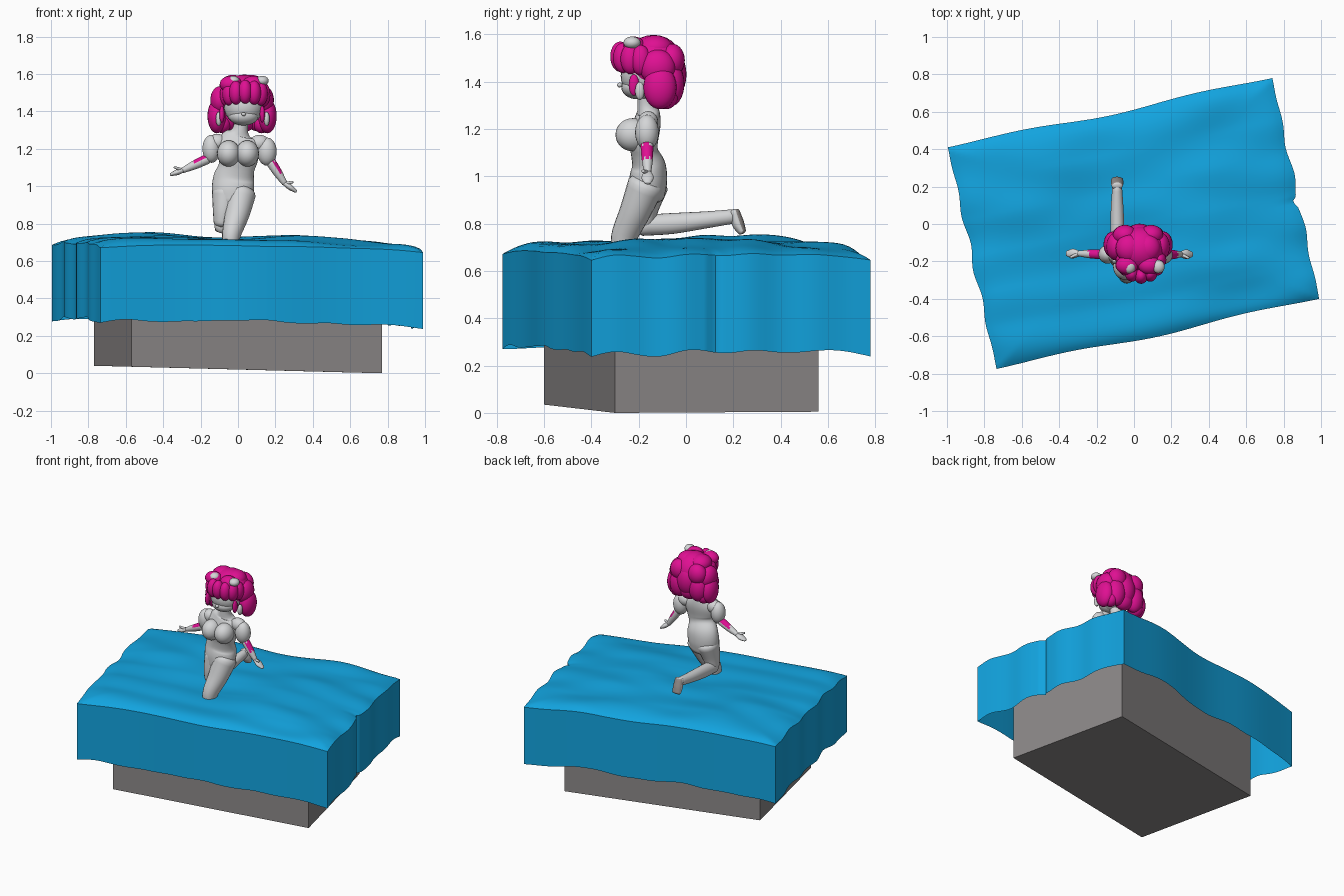
import bpy, bmesh, math
from mathutils import Vector, noise

if "Cube" in bpy.data.objects:
    bpy.data.objects.remove(bpy.data.objects["Cube"])


def mat(name, c):
    m = bpy.data.materials.new(name)
    m.diffuse_color = (*c, 1)
    m.use_nodes = True
    m.node_tree.nodes["Principled BSDF"].inputs["Base Color"].default_value = m.diffuse_color
    return m


BLUE = mat("blue cloth", (0.006, 0.37, 0.74))
PINK = mat("pink hair", (0.74, 0.005, 0.29))
WHITE = mat("pale grey figure", (0.66, 0.67, 0.68))
STONE = mat("warm grey block", (0.26, 0.245, 0.245))
SOLE = mat("shoe sole grey", (0.30, 0.275, 0.265))


def finish(name, bm, mats, rule=None, smooth=60):
    bmesh.ops.recalc_face_normals(bm, faces=bm.faces)
    bm.normal_update()
    if rule:
        for f in bm.faces:
            f.material_index = rule(f)
    me = bpy.data.meshes.new(name)
    bm.to_mesh(me)
    bm.free()
    ob = bpy.data.objects.new(name, me)
    bpy.context.collection.objects.link(ob)
    for m in mats:
        me.materials.append(m)
    if smooth:
        bpy.ops.object.select_all(action='DESELECT')
        ob.select_set(True)
        bpy.context.view_layer.objects.active = ob
        bpy.ops.object.shade_smooth_by_angle(angle=math.radians(smooth))
    return ob


def blobs(name, items, m):
    """One object made of ellipsoids given as (centre, radii)."""
    bm = bmesh.new()
    for c, r in items:
        s = bmesh.ops.create_uvsphere(bm, u_segments=24, v_segments=14, radius=1)
        for v in s['verts']:
            v.co = Vector(c) + Vector((v.co.x * r[0], v.co.y * r[1], v.co.z * r[2]))
    return finish(name, bm, [m])


def catmull(pts, steps=5):
    p = [Vector(q) for q in pts]
    p = [p[0] * 2 - p[1]] + p + [p[-1] * 2 - p[-2]]
    out = []
    for i in range(1, len(p) - 2):
        a, b, c, d = p[i - 1:i + 3]
        for k in range(steps):
            t = k / steps
            out.append(0.5 * (2 * b + (c - a) * t + (2 * a - 5 * b + 4 * c - d) * t * t
                              + (3 * b - a - 3 * c + d) * t ** 3))
    return out + [p[-2]]


def tube(name, stations, mats=(WHITE,), ref=(1, 0, 0), rule=None, seg=20):
    """Rounded loft; each station is x, y, z, radius along ref, other radius."""
    st = catmull(stations)
    cen = [s.to_3d() if len(s) == 3 else Vector(s[:3]) for s in st]
    rings = []
    for i, s in enumerate(st):
        t = (cen[min(i + 1, len(st) - 1)] - cen[max(i - 1, 0)]).normalized()
        u = (Vector(ref) - t * t.dot(Vector(ref))).normalized()
        rings.append((cen[i], u, t.cross(u), s[3], s[4], t))

    def cap(r, sign):
        c, u, w, a, b, t = r
        k = min(a, b) * 0.5
        return [(c + t * sign * k * math.sin(q), u, w, a * math.cos(q), b * math.cos(q), t)
                for q in (0.5, 1.0, 1.4)]
    rings = cap(rings[0], -1)[::-1] + rings + cap(rings[-1], 1)
    bm = bmesh.new()
    loops = [[bm.verts.new(c + u * a * math.cos(j * math.tau / seg) + w * b * math.sin(j * math.tau / seg))
              for j in range(seg)] for c, u, w, a, b, t in rings]
    for A, B in zip(loops, loops[1:]):
        for j in range(seg):
            bm.faces.new((A[j], A[j - 1], B[j - 1], B[j]))
    bm.faces.new(loops[0])
    bm.faces.new(loops[-1])
    return finish(name, bm, list(mats), rule)


# slightly tilted block under the cloth
bm = bmesh.new()
base = [(-.57, -.60, .035), (.77, -.30, 0), (.57, .56, .005), (-.77, .26, .04)]
lo = [bm.verts.new(p) for p in base]
hi = [bm.verts.new((x, y, z + .64)) for x, y, z in base]
bm.faces.new(lo)
bm.faces.new(hi)
for i in range(4):
    bm.faces.new((lo[i - 1], lo[i], hi[i], hi[i - 1]))
finish("block", bm, [STONE], smooth=0)

# draped cloth: rippled top with a hanging skirt
N = 72
C = [Vector(p) for p in ((-.735, -.775), (.99, -.40), (.74, .78), (-.995, .41))]


def cloth_point(u, v):
    p = (C[0] * (1 - u) + C[1] * u) * (1 - v) + (C[3] * (1 - u) + C[2] * u) * v
    x, y = p
    bow = math.sin(math.pi * u) * math.sin(math.tau * 1.5 * u)
    y += .015 * bow
    x += .010 * math.sin(v * 25) * math.sin(math.pi * v)
    if u > .9:                       # pleat in the right side
        x -= .02 * (u - .9) * 10 * math.exp(-((v - .44) / .015) ** 2)
    e = max(abs(2 * u - 1), abs(2 * v - 1))
    z = .712 - .018 * x
    z += .035 * math.exp(-((x + .45) / .27) ** 2 - ((y - .2) / .35) ** 2)
    z += .030 * math.exp(-((x - .35) / .27) ** 2 - ((y - .1) / .4) ** 2)
    z += .020 * noise.noise(Vector((x * 2.2 + y, y * 5 - x, 3.1)))
    z -= .03 * e ** 14 + .02 * (abs(2 * u - 1) * abs(2 * v - 1)) ** 4
    return Vector((x, y, z))


bm = bmesh.new()
g = [[bm.verts.new(cloth_point(i / N, j / N)) for j in range(N + 1)] for i in range(N + 1)]
for i in range(N):
    for j in range(N):
        bm.faces.new((g[i][j], g[i + 1][j], g[i + 1][j + 1], g[i][j + 1]))
rim = [g[i][0] for i in range(N)] + [g[N][j] for j in range(N)] + \
      [g[N - i][N] for i in range(N)] + [g[0][N - j] for j in range(N)]
low = []
for v in rim:
    x, y, z = v.co
    low.append(bm.verts.new((x, y, z - .405 + .025 * noise.noise(Vector((x * 4, y * 4, 7))))))
for i in range(len(rim)):
    bm.faces.new((rim[i - 1], low[i - 1], low[i], rim[i]))
finish("cloth", bm, [BLUE], smooth=50)

# torso, neck and bust
tube("torso", [(-.025, -.165, .92, .10, .075), (-.027, -.16, .98, .112, .08),
               (-.022, -.158, 1.04, .11, .073), (-.008, -.175, 1.10, .097, .058),
               (0, -.18, 1.15, .108, .062), (0, -.165, 1.22, .118, .058),
               (.002, -.16, 1.265, .09, .05), (.01, -.165, 1.295, .045, .04),
               (.022, -.17, 1.36, .035, .035)], seg=28)
blobs("bust", [((s * .05, -.225, 1.175), (.062, .073, .07)) for s in (-1, 1)], WHITE)

# legs: one kneels into the cloth, one trails behind
tube("front_leg", [(.018, -.17, .96, .078, .078), (-.005, -.215, .85, .066, .066),
                   (-.035, -.262, .74, .05, .055), (-.04, -.26, .66, .04, .045)])
tube("rear_thigh", [(-.065, -.155, .96, .075, .08), (-.077, -.175, .87, .058, .062),
                    (-.085, -.18, .80, .045, .048)])
tube("rear_shin", [(-.085, -.185, .792, .042, .044), (-.088, -.06, .80, .038, .044),
                   (-.09, .08, .815, .034, .036), (-.09, .20, .83, .026, .03)])
tube("rear_foot", [(-.09, .205, .85, .030, .022), (-.09, .22, .80, .034, .026),
                   (-.09, .237, .765, .032, .018)], (WHITE, SOLE),
     rule=lambda f: int(f.normal.y > .3))

# puffed sleeves
blobs("sleeves", [((-.142, -.162, 1.20), (.048, .05, .075)),
                  ((.155, -.165, 1.185), (.052, .05, .075)),
                  ((-.11, -.16, 1.235), (.05, .042, .045)),
                  ((.115, -.16, 1.23), (.055, .042, .045))], WHITE)


# arms with a pink stripe on the outer side, then hands
def arm(name, a, b, tip, side):
    d = Vector(b) - Vector(a)
    mid = Vector(a) + d * .5
    up = Vector((-d.z * side, 0, abs(d.x)))

    def stripe(f):
        t = (f.calc_center_median() - Vector(a)).dot(d) / d.length_squared
        return int(.05 < t < .55 and f.normal.dot(up.normalized()) > .45)
    tube(name + "_arm", [(*a, .027, .027), (*mid, .024, .024), (*b, .015, .015)],
         (WHITE, PINK), (0, 1, 0), stripe)
    h = Vector(b).lerp(Vector(tip), .5)
    tube(name + "_hand", [(*b, .016, .013), (*h, .026, .015), (*tip, .014, .008)], ref=(0, 1, 0))
    thumb = h + Vector((side * .012, -.02, .028))
    tube(name + "_thumb", [(*b, .010, .010), (*thumb, .007, .007)], ref=(0, 1, 0), seg=10)


arm("right", (-.165, -.162, 1.145), (-.295, -.158, 1.085), (-.36, -.158, 1.062), -1)
arm("left", (.175, -.165, 1.13), (.25, -.162, 1.015), (.31, -.162, .972), 1)

# head, nose and ears
blobs("head", [((.03, -.178, 1.425), (.105, .098, .10)), ((.03, -.205, 1.375), (.08, .068, .05)),
               ((.03, -.28, 1.385), (.012, .012, .01))], WHITE)
blobs("ears", [((.025 + s * .128, -.195, 1.36), (.016, .02, .038)) for s in (-1, 1)], WHITE)

# hair: crown, fringe and mirrored curls
hair = [((.035, -.137, 1.475), (.13, .125, .122)), ((.03, -.07, 1.43), (.08, .072, .11)),
        ((.03, -.075, 1.36), (.07, .055, .07))]
for k in range(-3, 4):
    q = k * .52
    hair.append(((.038 + .098 * math.sin(q), -.19 - .088 * math.cos(q), 1.505 - .005 * abs(k)),
                 (.037, .042, .064)))
for s in (-1, 1):
    for (x, y, z), r in [((.135, -.11, 1.375), (.05, .07, .092)), ((.118, -.12, 1.46), (.052, .075, .075)),
                         ((.075, -.065, 1.39), (.065, .058, .095)), ((.105, -.085, 1.335), (.045, .05, .052)),
                         ((.07, -.06, 1.49), (.065, .055, .07)), ((.05, -.13, 1.54), (.07, .075, .055)),
                         ((.108, -.22, 1.385), (.014, .022, .045)), ((.06, -.22, 1.545), (.06, .05, .045))]:
        hair.append(((.022 + s * x, y, z), r))
blobs("hair", hair, PINK)

# two pale hair clips on the crown
blobs("hair_clips", [((.052 + s * .078, -.228, 1.564), (.034, .036, .026)) for s in (-1, 1)], WHITE)
